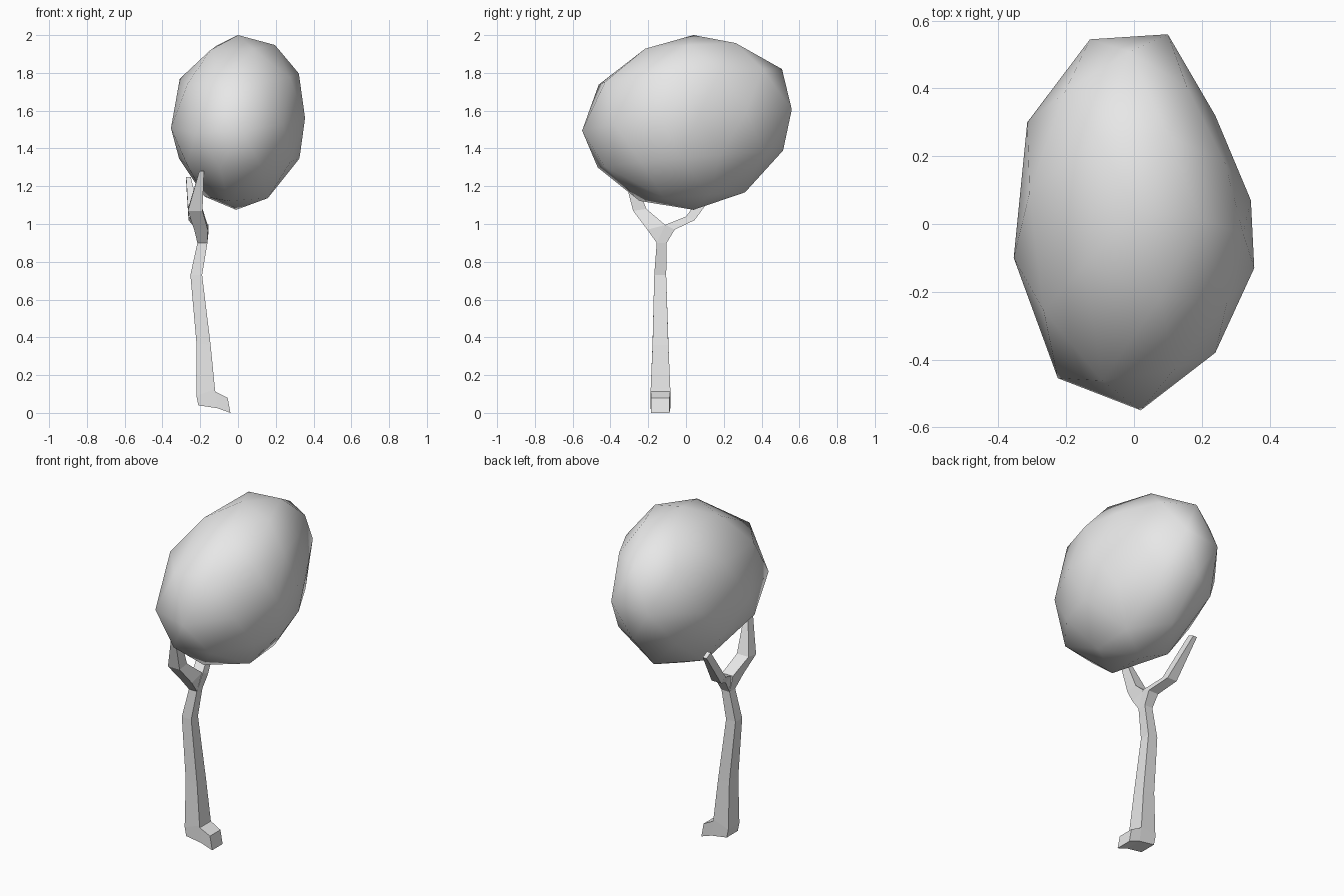
import bpy, bmesh
from mathutils import Vector

cube = bpy.data.objects.get("Cube")
if cube:
    bpy.data.objects.remove(cube, do_unlink=True)

grey = bpy.data.materials.new("light grey")
grey.use_nodes = True
grey.diffuse_color = (0.8, 0.8, 0.8, 1)
grey.node_tree.nodes["Principled BSDF"].inputs["Base Color"].default_value = (0.8, 0.8, 0.8, 1)


def finish(name, bm, smooth=False):
    bmesh.ops.recalc_face_normals(bm, faces=bm.faces)
    for f in bm.faces:
        f.smooth = smooth
    mesh = bpy.data.meshes.new(name)
    bm.to_mesh(mesh)
    bm.free()
    mesh.materials.append(grey)
    obj = bpy.data.objects.new(name, mesh)
    bpy.context.collection.objects.link(obj)
    return obj


def loft(name, sections):
    """Skin a row of four-cornered sections and cap both ends."""
    bm = bmesh.new()
    rings = [[bm.verts.new(p) for p in s] for s in sections]
    for a, b in zip(rings, rings[1:]):
        for i in range(4):
            j = (i + 1) % 4
            bm.faces.new((a[i], a[j], b[j], b[i]))
    bm.faces.new(rings[0][::-1])
    bm.faces.new(rings[-1])
    return finish(name, bm)


def trunk_section(left, right, y0, y1):
    (xa, za), (xb, zb) = left, right
    return [(xa, y0, za), (xa, y1, za), (xb, y1, zb), (xb, y0, zb)]


def branch_section(outer, inner, x0, x1):
    (ya, za), (yb, zb) = outer, inner
    return [(x0, ya, za), (x1, ya, za), (x1, yb, zb), (x0, yb, zb)]


# Trunk, from the root toe round the ankle and up to the fork
loft("trunk", [trunk_section(*s) for s in (
    ((-.04, 0), (-.055, .08), -.185, -.087),
    ((-.11, .025), (-.12, .113), -.187, -.083),
    ((-.21, .04), (-.121, .117), -.187, -.083),
    ((-.22, .09), (-.122, .125), -.187, -.083),
    ((-.22, .37), (-.145, .36), -.177, -.093),
    ((-.252, .73), (-.19, .73), -.168, -.105),
    ((-.215, .9), (-.162, .9), -.155, -.102),
)])

# Two branches that hold the crown
loft("front_branch", [branch_section(*s) for s in (
    ((-.155, .9), (-.102, .9), -.215, -.162),
    ((-.205, .97), (-.11, .995), -.232, -.16),
    ((-.28, 1.07), (-.21, 1.08), -.265, -.188),
    ((-.335, 1.28), (-.29, 1.28), -.205, -.18),
)])
loft("back_branch", [branch_section(*s) for s in (
    ((-.102, .9), (-.155, .9), -.215, -.162),
    ((-.06, .97), (-.11, .995), -.22, -.155),
    ((.045, 1.02), (0, 1.04), -.262, -.2),
    ((.2, 1.23), (.16, 1.25), -.275, -.25),
)])

# Crown: a faceted egg made of a waist, two belts, two small rings and two poles
waist = [Vector(p) for p in (
    (.10, .56), (.24, .32), (.345, .07), (.355, -.13), (.24, -.38),
    (.02, -.55), (-.225, -.455), (-.355, -.1), (-.315, .3), (-.13, .545))]
mids = [(waist[i] + waist[(i + 1) % 10]) / 2 for i in range(10)]


def ring(flat, scale, z, tilt_x, tilt_y, shift=(0, 0)):
    pts = [p * scale + Vector(shift) for p in flat]
    return [(p.x, p.y, z + tilt_x * p.x + tilt_y * p.y) for p in pts]


points = [(0, .04, 2), (-.01, .04, 1.075)]
points += ring(waist, 1, 1.545, .08, .095)
points += ring(mids, .92, 1.78, .06, .08)
points += ring(mids, .93, 1.343, .02, .09)
points += ring(mids[0::2], .53, 1.937, .05, .06, (.01, .03))
points += ring(mids[1::2], .53, 1.143, .02, .08, (0, .02))
bm = bmesh.new()
for p in points:
    bm.verts.new(p)
bmesh.ops.convex_hull(bm, input=bm.verts)
finish("crown", bm, smooth=True)
